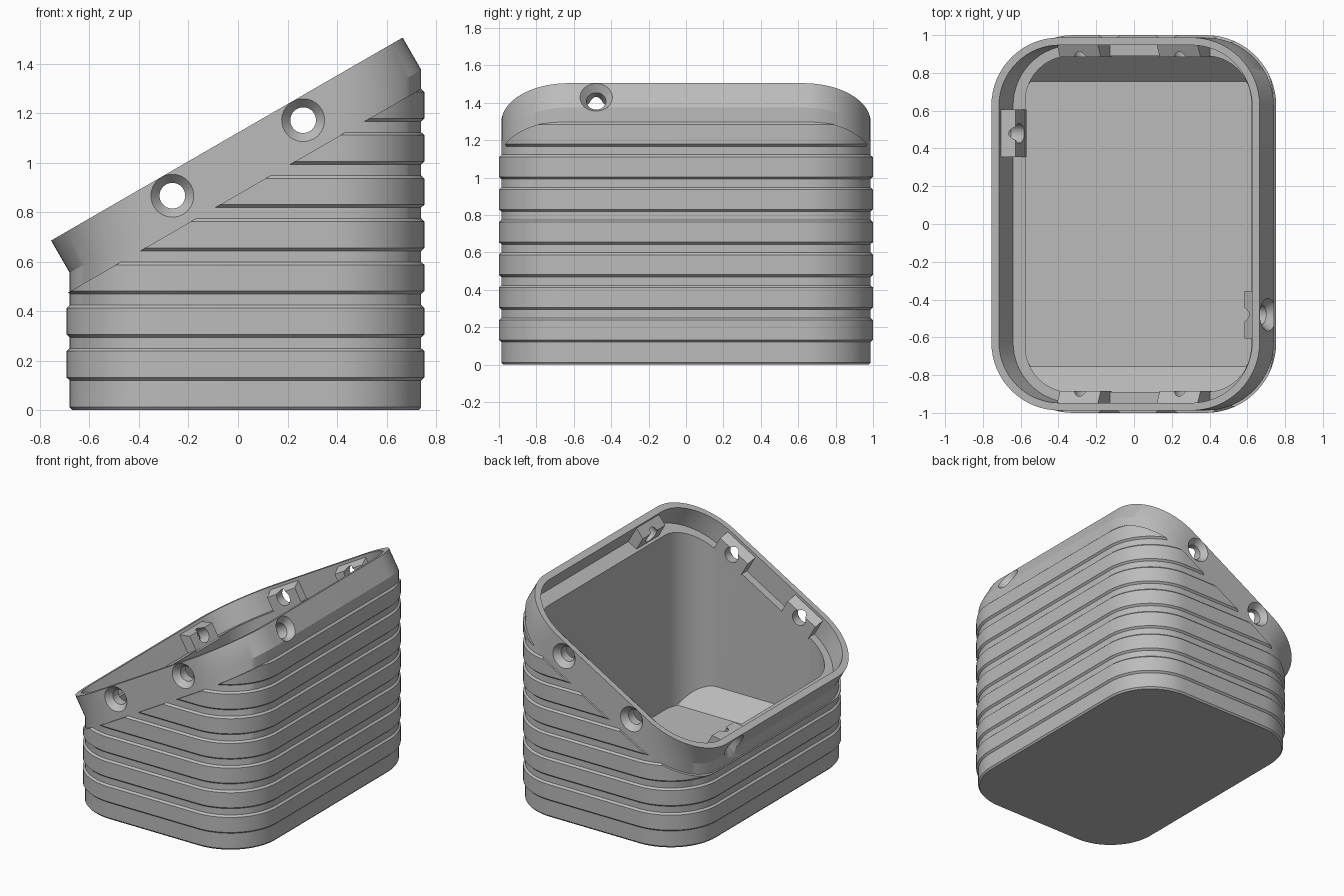
import bpy, bmesh, math
from mathutils import Vector

if "Cube" in bpy.data.objects:
    bpy.data.objects.remove(bpy.data.objects["Cube"])

grey = bpy.data.materials.new("plain grey")
grey.use_nodes = True
grey.diffuse_color = (0.5, 0.5, 0.5, 1)
grey.node_tree.nodes["Principled BSDF"].inputs["Base Color"].default_value = grey.diffuse_color

# Frame of the tilted rim: U up the slope, N out of the opening
TILT = math.radians(30)
U = Vector((math.cos(TILT), 0, math.sin(TILT)))
N = Vector((-math.sin(TILT), 0, math.cos(TILT)))
RIM = Vector((-0.045, 0, 1.095))
RIM_DEPTH, RIB_LIMIT = 0.15, 0.216


def outline(x0, x1, half_y, radius, steps=16):
    """Rounded rectangle as a list of (x, y)."""
    points = []
    corners = [(x1, 1), (x0, 1), (x0, -1), (x1, -1)]
    for i, (x, side) in enumerate(corners):
        cx = x - radius if x == x1 else x + radius
        cy = side * (half_y - radius)
        for k in range(steps + 1):
            a = math.radians(90) * (i + k / steps)
            points.append((cx + radius * math.cos(a), cy + radius * math.sin(a)))
    return points


def shell(inset):
    return outline(-0.68 + inset, 0.74 - inset, 0.987 - inset, 0.36 - inset)


def level(points, z):
    return [Vector((x, y, z)) for x, y in points]


def tilted(points, depth, lift=0.0):
    """Project straight up onto a plane under the rim, then move along N."""
    base = RIM - N * depth
    return [Vector((x, y, base.z + (x - base.x) * math.tan(TILT))) + N * lift
            for x, y in points]


def finish(bm, name):
    bmesh.ops.remove_doubles(bm, verts=bm.verts, dist=0.0002)
    bmesh.ops.recalc_face_normals(bm, faces=bm.faces)
    mesh = bpy.data.meshes.new(name)
    bm.to_mesh(mesh)
    bm.free()
    mesh.materials.append(grey)
    obj = bpy.data.objects.new(name, mesh)
    bpy.context.collection.objects.link(obj)
    return obj


def loft(rings, closed=False):
    """Skin through rings; cap the ends, or join them when closed."""
    bm = bmesh.new()
    loops = [[bm.verts.new(p) for p in ring] for ring in rings]
    pairs = list(zip(loops, loops[1:]))
    if closed:
        pairs.append((loops[-1], loops[0]))
    for a, b in pairs:
        for i in range(len(a)):
            j = (i + 1) % len(a)
            bm.faces.new((a[i], a[j], b[j], b[i]))
    if not closed:
        bm.faces.new(loops[0])
        bm.faces.new(loops[-1])
    return bm


def on_rim(side, out, along, n):
    """Point in the rim frame: out from the centre, along the wall, up N."""
    c, s = round(math.cos(side)), round(math.sin(side))
    return RIM + U * (c * out - s * along) + Vector((0, s * out + c * along, 0)) + N * n


# Hollow body with tilted collar, inner ledge and sloped floor edges
FLOOR, FLAT_Y = 0.07, 0.755
cavity = outline(-0.575, 0.62, 0.89, 0.24)
slope_top = [Vector((x, y, FLOOR + max(0, abs(y) - FLAT_Y))) for x, y in cavity]
floor = [Vector((x, max(-FLAT_Y, min(FLAT_Y, y)), FLOOR)) for x, y in cavity]
body = finish(loft([
    level(shell(0.01), 0), level(shell(0), 0.012),
    tilted(shell(0), RIM_DEPTH), tilted(shell(0), RIM_DEPTH, RIM_DEPTH),
    tilted(shell(0.04), RIM_DEPTH, RIM_DEPTH), tilted(shell(0.04), RIM_DEPTH),
    tilted(cavity, RIM_DEPTH), slope_top, floor]), "body")
parts = [body]

# Raised ribs, trimmed below the collar
for k in range(7):
    z0 = 0.12 + 0.1745 * k
    z1 = z0 + 0.13
    bm = loft([level(shell(0.03), z0), level(shell(0), z0), level(shell(-0.013), z0 + 0.012),
               level(shell(-0.013), z1 - 0.012), level(shell(0), z1),
               level(shell(0.03), z1)], closed=True)
    cut = bmesh.ops.bisect_plane(bm, geom=bm.verts[:] + bm.edges[:] + bm.faces[:],
                                 plane_co=RIM - N * RIB_LIMIT, plane_no=N, clear_outer=True)
    edges = [e for e in bm.edges if e.is_boundary]
    if edges:
        bmesh.ops.edgeloop_fill(bm, edges=edges)
    parts.append(finish(bm, f"rib_{k + 1}"))

# Screw bosses inside the collar, and their countersunk holes
quarter = math.pi / 2
ends, sides = (0.82, 0.70), (0.987, 0.885)
screws = [(0, -0.48, ends), (2 * quarter, -0.48, ends)]
screws += [(q * quarter, t, sides) for q in (1, 3) for t in (-0.305, 0.305)]
cutters = []
for i, (side, along, (outer, inner)) in enumerate(screws):
    back = outer - 0.025
    profile = [(back, -0.012), (inner, -0.05), (inner, -0.165), (back, -0.165)]
    boss = finish(loft([[on_rim(side, d, along + t, n) for d, n in profile]
                        for t in (-0.125, 0.125)]), f"screw_boss_{i + 1}")
    parts.append(boss)
    rings = []
    for d, r in ((0.02, 0.104), (-0.04, 0.052), (-0.25, 0.052)):
        turn = [2 * math.pi * a / 32 for a in range(32)]
        rings.append([on_rim(side, outer + d, along + r * math.cos(a),
                             -0.088 + r * math.sin(a)) for a in turn])
    cutter = finish(loft(rings), f"screw_hole_cutter_{i + 1}")
    cutter.hide_render = True
    cutters.append(cutter)
    for target in (body, boss):
        mod = target.modifiers.new("screw_hole", 'BOOLEAN')
        mod.operation = 'DIFFERENCE'
        mod.solver = 'EXACT'
        mod.object = cutter

# Apply the holes, drop the cutters and shade smooth with sharp edges
for obj in parts:
    bpy.ops.object.select_all(action='DESELECT')
    obj.select_set(True)
    bpy.context.view_layer.objects.active = obj
    for mod in list(obj.modifiers):
        bpy.ops.object.modifier_apply(modifier=mod.name)
    bpy.ops.object.shade_smooth_by_angle(angle=math.radians(25))
for cutter in cutters:
    bpy.data.objects.remove(cutter)
